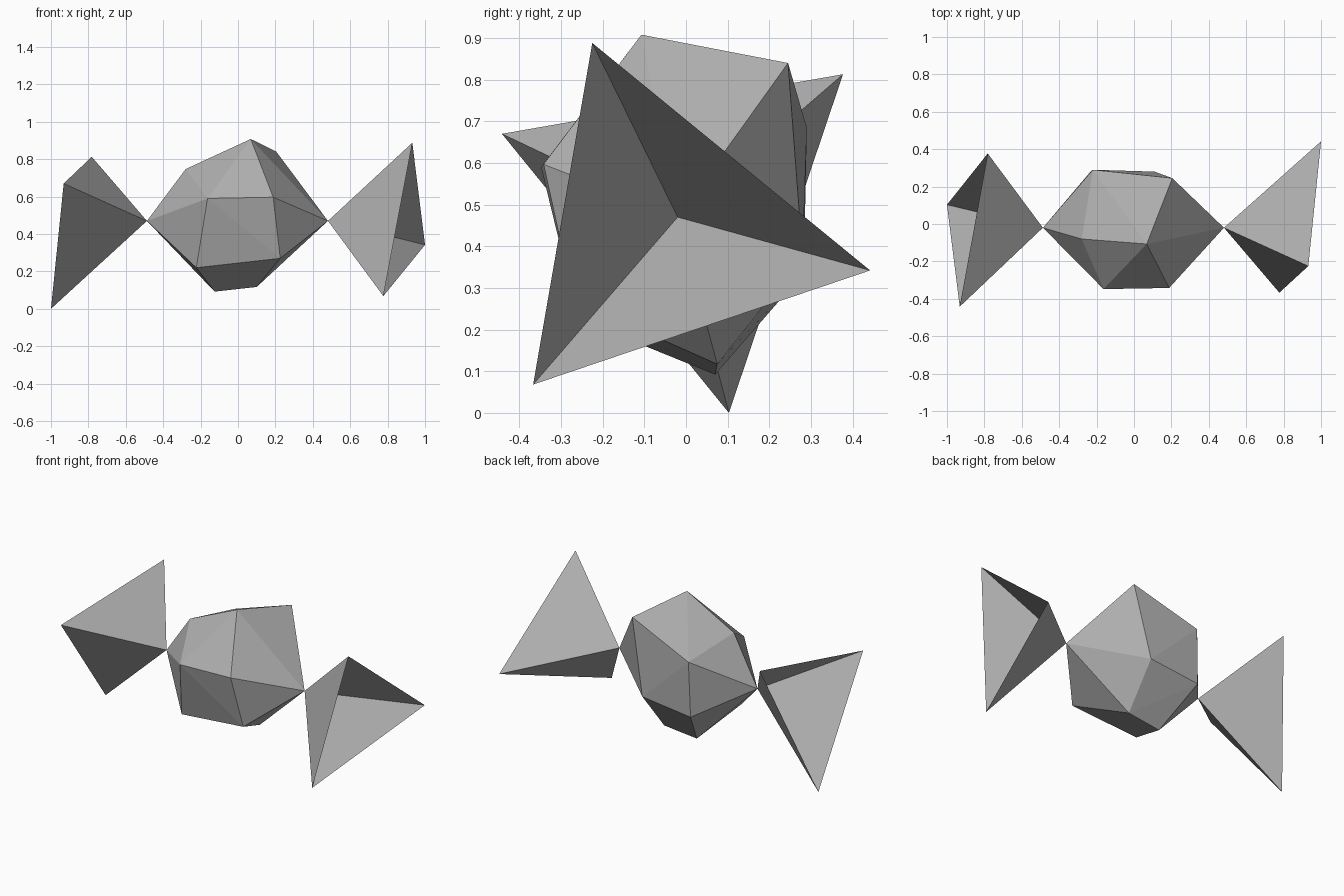
import bpy
import bmesh

if "Cube" in bpy.data.objects:
    bpy.data.objects.remove(bpy.data.objects["Cube"])

# Mid grey shared by all parts
grey = bpy.data.materials.new("mid_grey")
grey.diffuse_color = (0.43, 0.43, 0.43, 1)
grey.use_nodes = True
grey.node_tree.nodes["Principled BSDF"].inputs["Base Color"].default_value = grey.diffuse_color


def finish(name, bm):
    bmesh.ops.recalc_face_normals(bm, faces=bm.faces)
    mesh = bpy.data.meshes.new(name)
    bm.to_mesh(mesh)
    bm.free()
    mesh.materials.append(grey)
    obj = bpy.data.objects.new(name, mesh)
    bpy.context.collection.objects.link(obj)


# The two points where the body and the end cones meet
left_tip = (-0.487, -0.02, 0.47)
right_tip = (0.481, -0.02, 0.47)

# Faceted body: convex skin over two irregular six-sided rings and the tips
left_ring = [(-0.28, -0.08, 0.747), (-0.163, -0.348, 0.59), (-0.223, -0.245, 0.22),
             (-0.125, 0.07, 0.092), (-0.23, 0.283, 0.337), (-0.22, 0.29, 0.685)]
right_ring = [(0.068, -0.107, 0.908), (0.188, -0.342, 0.597), (0.226, -0.27, 0.27),
              (0.10, 0.075, 0.117), (0.11, 0.28, 0.375), (0.205, 0.245, 0.84)]
bm = bmesh.new()
for co in left_ring + right_ring + [left_tip, right_tip]:
    bm.verts.new(co)
bmesh.ops.convex_hull(bm, input=bm.verts)
finish("faceted_body", bm)


# Three-sided end cones, open at the wide end
def open_cone(name, tip, rim):
    bm = bmesh.new()
    t = bm.verts.new(tip)
    r = [bm.verts.new(co) for co in rim]
    for i in range(3):
        bm.faces.new((t, r[i], r[(i + 1) % 3]))
    finish(name, bm)


open_cone("left_cone", left_tip,
          [(-0.932, -0.442, 0.67), (-0.782, 0.377, 0.813), (-1.0, 0.103, 0.0)])
open_cone("right_cone", right_tip,
          [(0.932, -0.225, 0.888), (0.777, -0.367, 0.068), (1.0, 0.442, 0.342)])
